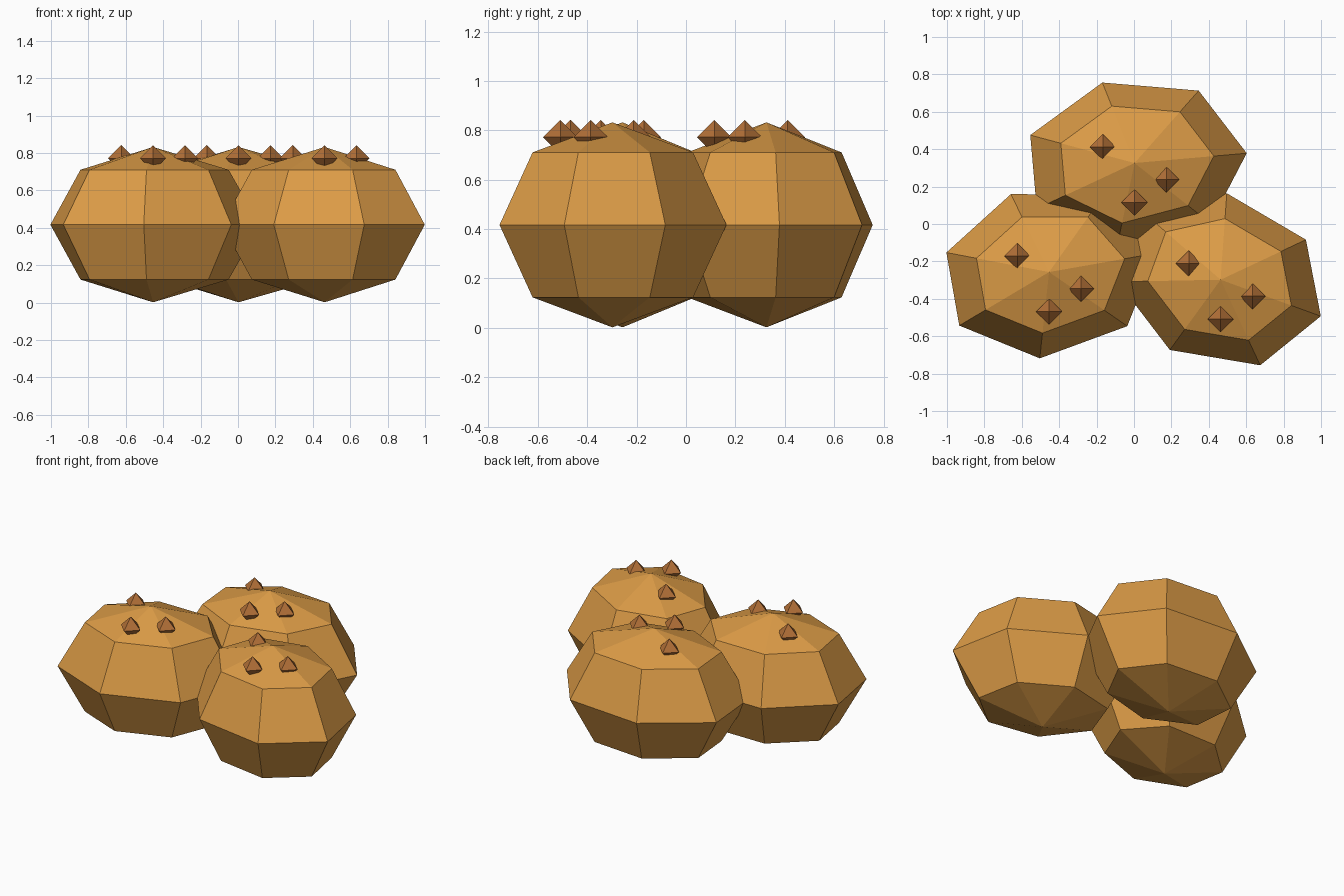
import bpy, bmesh, math
from mathutils import Matrix, Vector

if "Cube" in bpy.data.objects:
    bpy.data.objects.remove(bpy.data.objects["Cube"])


def material(name, color):
    m = bpy.data.materials.new(name)
    m.diffuse_color = (*color, 1)
    m.use_nodes = True
    m.node_tree.nodes["Principled BSDF"].inputs["Base Color"].default_value = m.diffuse_color
    return m


def ball(name, segments, rings, matrix, mat):
    """Flat-shaded low-poly ball, first vertex on +x, placed by the matrix."""
    bm = bmesh.new()
    bmesh.ops.create_uvsphere(bm, u_segments=segments, v_segments=rings, radius=1)
    to_x = Matrix.Rotation(math.radians(-90), 4, "Z")
    bmesh.ops.transform(bm, matrix=matrix @ to_x, verts=bm.verts)
    mesh = bpy.data.meshes.new(name)
    bm.to_mesh(mesh)
    bm.free()
    mesh.materials.append(mat)
    obj = bpy.data.objects.new(name, mesh)
    bpy.context.collection.objects.link(obj)
    return obj


crust = material("crust", (0.716, 0.33, 0.062))
topping = material("topping", (0.45, 0.162, 0.038))

# Each bun: name, centre x, centre y, half length, half width, turn in degrees
buns = [
    ("left_bun", -0.454, -0.257, 0.580, 0.457, 10),
    ("right_bun", 0.463, -0.298, 0.570, 0.457, -20),
    ("back_bun", 0.003, 0.326, 0.602, 0.455, 5),
]
nub_offsets = [(-0.17, 0.086), (0.17, -0.088), (0.0, -0.211)]

for name, x, y, sx, sy, turn in buns:
    # Seven-sided bun body
    place = Matrix.Translation((x, y, 0.417))
    spin = Matrix.Rotation(math.radians(turn), 4, "Z")
    ball(name, 7, 4, place @ spin @ Matrix.Diagonal((sx, sy, 0.415, 1)), crust)
    # Three diamond nubs half sunk in the top
    for i, (dx, dy) in enumerate(nub_offsets):
        spot = Matrix.Translation(Vector((x + dx, y + dy, 0.772)))
        ball(f"{name}_nub_{i + 1}", 4, 2, spot @ Matrix.Scale(0.07, 4), topping)
